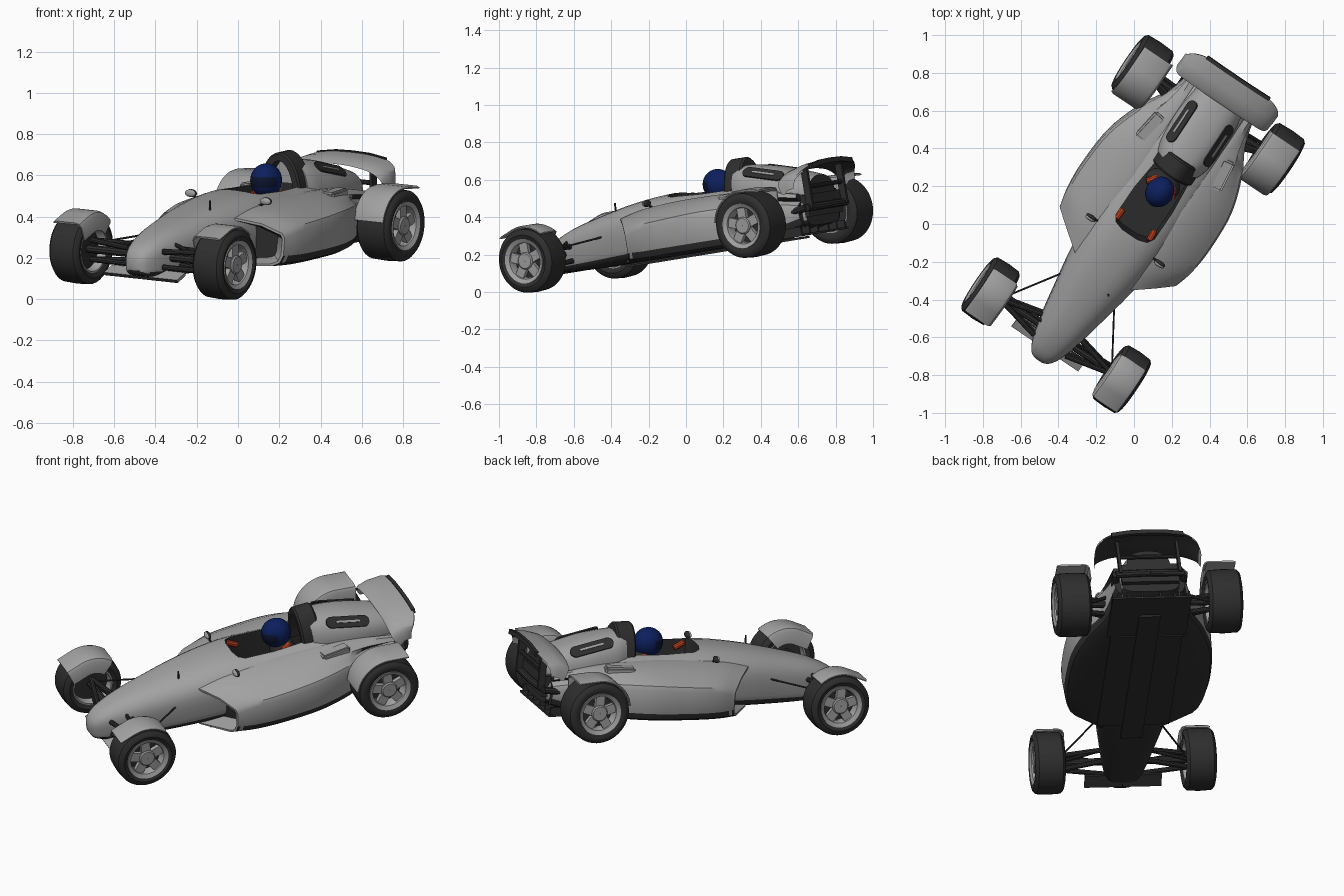
import bpy, bmesh
from math import sin, cos, pi, radians, copysign
from mathutils import Matrix, Vector

cube = bpy.data.objects.get("Cube")
if cube:
    bpy.data.objects.remove(cube)


def material(name, rgb):
    m = bpy.data.materials.new(name)
    m.use_nodes = True
    m.diffuse_color = (*rgb, 1)
    m.node_tree.nodes["Principled BSDF"].inputs["Base Color"].default_value = (*rgb, 1)
    return m


GREY = material("body_grey", (.36, .36, .36))
BLACK = material("matt_black", (.028, .028, .028))
BLUE = material("helmet_blue", (.004, .014, .11))
NAVY = material("visor_navy", (.004, .007, .03))
ORANGE = material("orange", (.5, .05, .012))

# The car is posed: nose turned aside and pitched down
POSE = (Matrix.Translation((-.01, -.004, .305)) @ Matrix.Rotation(radians(9.2), 4, 'X')
        @ Matrix.Rotation(radians(-34.2), 4, 'Z'))


def finish(name, bm, mats, mirror=False, under=False, angle=35):
    bmesh.ops.recalc_face_normals(bm, faces=bm.faces)
    if under:  # undersides and tail ends take the second colour
        for f in bm.faces:
            if f.normal.z < -.3 or f.normal.y > .9:
                f.material_index = 1
    me = bpy.data.meshes.new(name)
    bm.to_mesh(me)
    bm.free()
    for m in mats:
        me.materials.append(m)
    me.shade_smooth()
    me.set_sharp_from_angle(angle=radians(angle))
    ob = bpy.data.objects.new(name, me)
    bpy.context.collection.objects.link(ob)
    ob.matrix_basis = POSE
    if mirror:
        ob.modifiers.new("mirror", 'MIRROR')
    return ob


def loft(bm, rings, start=True, end=True, closed=False):
    vs = [[bm.verts.new(p) for p in r] for r in rings]
    n = len(vs[0])
    for a, b in zip(vs, vs[1:] + vs[:1] if closed else vs[1:]):
        for j in range(n):
            bm.faces.new((a[j], a[(j + 1) % n], b[(j + 1) % n], b[j]))
    first = bm.faces.new(vs[0]) if start and not closed else None
    if end and not closed:
        bm.faces.new(vs[-1])
    return first


def smooth(rows, k=5):
    # Catmull-Rom blend between the stations
    out = []
    for i in range(len(rows) - 1):
        p = [rows[min(max(i + d, 0), len(rows) - 1)] for d in (-1, 0, 1, 2)]
        for s in range(k):
            t = s / k
            out.append([b + .5 * t * (c - a + t * (2*a - 5*b + 4*c - d + t * (3*(b - c) + d - a)))
                        for a, b, c, d in zip(*p)])
    return out + [list(rows[-1])]


def hull_ring(y, w, zb, zm, zt, n=32):
    ring = []
    for i in range(n):
        c, s = cos(2 * pi * i / n), sin(2 * pi * i / n)
        e = .8 if s > 0 else .45
        ring.append((w * copysign(abs(c) ** e, c), y,
                     zm + (zt - zm if s > 0 else zm - zb) * copysign(abs(s) ** e, s)))
    return ring


def lathe(bm, profile, centre, n=40):
    # profile of (radius, x) turned about the axle
    x0, y0, z0 = centre
    loft(bm, [[(x0 + x, y0 + r * sin(2*pi*i/n), z0 + r * cos(2*pi*i/n)) for r, x in profile]
              for i in range(n)], closed=True)


def arc(bm, profile, y0, a0, a1, lead, tail, n=18):
    # profile of (x, radius) swept over the wheel, with straight ends before and behind
    steps = [(a0, -lead)] + [(a0 + (a1 - a0) * i / n, 0) for i in range(n + 1)] + [(a1, tail)]
    rings = []
    for a, t in steps:
        s, c = sin(radians(a)), cos(radians(a))
        rings.append([(x, y0 + r * s + t * c, r * c - t * s) for x, r in profile])
    loft(bm, rings)


def box(bm, centre, size, rot=Matrix()):
    m = Matrix.Translation(centre) @ rot @ Matrix.Diagonal((*size, 1))
    bmesh.ops.create_cube(bm, size=1, matrix=m)


def rod(bm, a, b, r, n=10):
    a, b = Vector(a), Vector(b)
    q = (b - a).to_track_quat('Z', 'Y').to_matrix().to_4x4()
    bmesh.ops.create_cone(bm, cap_ends=True, segments=n, radius1=r, radius2=r, depth=(b - a).length,
                          matrix=Matrix.Translation((a + b) / 2) @ q)


def ball(bm, centre, size):
    bmesh.ops.create_uvsphere(bm, u_segments=32, v_segments=20, radius=1,
                              matrix=Matrix.Translation(centre) @ Matrix.Diagonal((*size, 1)))


# Main hull with the cockpit cut out
bm = bmesh.new()
stations = [(-.88, .03, -.05, -.02, .005), (-.86, .06, -.075, -.015, .045), (-.8, .092, -.09, 0, .085),
            (-.68, .125, -.1, .01, .13), (-.5, .16, -.105, .03, .17), (-.27, .2, -.105, .05, .21),
            (-.03, .22, -.105, .07, .23), (.25, .22, -.11, .08, .215), (.45, .21, -.11, .08, .205),
            (.7, .2, -.1, .06, .175), (.9, .16, -.06, .04, .135)]
loft(bm, [hull_ring(*s) for s in smooth(stations)])
hull = finish("hull", bm, [GREY, BLACK], under=True)
bm = bmesh.new()
plan = [(.05, -.02), (.1, -.005), (.122, .03), (.122, .2), (.1, .43)]
plan += [(-x, y) for x, y in reversed(plan)]
loft(bm, [[(x, y, z) for x, y in plan] for z in (.04, .5)])
for f in bm.faces:
    f.material_index = 1
cutter = finish("cockpit_cutter", bm, [GREY, BLACK])
cutter.hide_render = True
cut = hull.modifiers.new("cockpit", 'BOOLEAN')
cut.object, cut.operation, cut.solver = cutter, 'DIFFERENCE', 'EXACT'
bpy.context.view_layer.update()
cut_mesh = bpy.data.meshes.new_from_object(hull.evaluated_get(bpy.context.evaluated_depsgraph_get()))
hull.modifiers.clear()
hull.data = cut_mesh
cut_mesh.set_sharp_from_angle(angle=radians(35))
bpy.data.objects.remove(cutter)

# Side pods: y, outer x, bottom z, outer top z, inner top z, front sweep
bm = bmesh.new()
pods = [(-.26, .375, -.095, .065, .14, .74), (-.12, .398, -.1, .09, .17, .45), (.1, .41, -.1, .1, .185, .1),
        (.35, .395, -.1, .11, .185, 0), (.55, .33, -.1, .105, .175, 0), (.7, .25, -.095, .09, .155, 0),
        (.88, .2, -.06, .06, .12, 0)]
rings = []
for y, xo, zb, zo, zi, sw in smooth(pods):
    pts = [(.16, zb), (xo - .05, zb), (xo - .02, zb + .015), (xo - .006, zb + .05), (xo, zo - .025),
           (xo - .01, zo), (xo - .04, zo + .018), ((xo + .2) / 2, (zo + zi) / 2 + .01), (.19, zi), (.16, zi)]
    rings.append([(x, y + sw * (x - .2), z) for x, z in pts])
mouth = loft(bm, rings)
bmesh.ops.recalc_face_normals(bm, faces=bm.faces)
bmesh.ops.inset_region(bm, faces=[mouth], thickness=.012, depth=0)
bmesh.ops.inset_region(bm, faces=[mouth], thickness=.018, depth=-.09)
mouth.material_index = 1
finish("side_pods", bm, [GREY, BLACK], mirror=True, under=True)

# Engine cover, its shoulder slots and side louvres
bm = bmesh.new()
cover = [(.43, .13, 0, .14, .32), (.5, .15, 0, .14, .315), (.65, .16, 0, .13, .288),
         (.8, .145, 0, .12, .245), (.92, .12, 0, .1, .205)]
loft(bm, [hull_ring(*s) for s in smooth(cover)])
finish("engine_cover", bm, [GREY, BLACK], under=True)
place = (Matrix.Translation((.115, .64, .253)) @ Matrix.Rotation(radians(-14), 4, 'X')
         @ Matrix.Rotation(radians(42), 4, 'Y'))
for name, w, l, lift, mat in (("cover_slot", .033, .19, 0, BLACK), ("cover_slot_bar", .006, .13, .004, GREY)):
    bm = bmesh.new()
    turns = [2 * pi * (i + .5) / 20 for i in range(20)]
    rim = [(w * cos(t), copysign(l / 2, sin(t)) + w * sin(t), lift) for t in turns]
    loft(bm, [rim, [(x, y, z + .008) for x, y, z in rim]])
    bmesh.ops.transform(bm, matrix=place, verts=bm.verts)
    finish(name, bm, [mat], mirror=True)
bm = bmesh.new()
box(bm, (.23, .51, .155), (.07, .17, .05), Matrix.Rotation(radians(8), 4, 'Z'))
bmesh.ops.bevel(bm, geom=bm.edges[:], offset=.01, segments=2, affect='EDGES')
finish("louvre_boxes", bm, [GREY], mirror=True)

# Roll hoop
bm = bmesh.new()
rings = []
for i in range(25):
    c, s = cos(pi * i / 24), sin(pi * i / 24)
    rings.append([((.128 - d) * c, y, .12 + (.24 - d) * s)
                  for d, y in ((.04, .37), (.008, .37), (0, .38), (0, .47), (.008, .48), (.04, .48))])
loft(bm, rings)
finish("roll_hoop", bm, [BLACK])

# Driver and cockpit fittings
bm = bmesh.new()
ball(bm, (0, .26, .24), (.074, .084, .082))
for f in bm.faces:  # visor band on the front
    c = f.calc_center_median()
    if c.y < .245 and .215 < c.z < .265:
        f.material_index = 1
finish("helmet", bm, [BLUE, NAVY])
bm = bmesh.new()
ball(bm, (0, .29, .11), (.1, .07, .09))
finish("driver_torso", bm, [BLACK])
bm = bmesh.new()
rod(bm, (.105, .005, .195), (.102, .06, .165), .017)
rod(bm, (.045, .31, .17), (.08, .26, .165), .018)
finish("driver_sleeves", bm, [ORANGE], mirror=True)

# Mirrors and aerial
bm = bmesh.new()
ball(bm, (.22, -.07, .2), (.03, .012, .018))
finish("mirror_shells", bm, [GREY], mirror=True)
bm = bmesh.new()
rod(bm, (.17, -.06, .17), (.22, -.065, .195), .006)
ball(bm, (.22, -.06, .2), (.031, .012, .019))
finish("mirror_backs", bm, [BLACK], mirror=True)
bm = bmesh.new()
rod(bm, (.09, -.36, .14), (.09, -.355, .23), .005)
finish("aerial", bm, [BLACK])

# Wheels and close fitting fenders with an inner skirt
for name, w, R, y, a0, a1, lead, tail in (("front", .085, .174, -.716, -20, 44, .085, 0),
                                          ("rear", .095, .177, .716, -78, 6, 0, .115)):
    hub = (.42, y, 0)
    bm = bmesh.new()
    lathe(bm, [(.115, -w + .01), (.14, -w), (R - .018, -w + .004), (R - .004, -w + .018), (R, 0),
               (R - .004, w - .018), (R - .018, w - .004), (.14, w), (.115, w - .01)], hub, 48)
    lathe(bm, [(.005, -.03), (.118, -.03), (.118, .02), (.005, .02)], hub)
    finish(name + "_tyres", bm, [BLACK], mirror=True)
    bm = bmesh.new()
    lathe(bm, [(.09, w - .04), (.098, w - .012), (.12, w - .001), (.12, -w + .01), (.108, -w + .01)], hub)
    lathe(bm, [(.002, w - .05), (.046, w - .05), (.046, w - .016), (.04, w - .01), (.002, w - .01)], hub, 24)
    for k in range(5):
        turn = Matrix.Rotation(2 * pi * k / 5, 4, 'X')
        box(bm, Vector(hub) + turn @ Vector((w - .033, 0, .068)), (.026, .052, .066), turn)
    finish(name + "_rims", bm, [GREY], mirror=True)
    bm = bmesh.new()
    out, inn = .42 + w - .018, .42 - w
    arc(bm, [(out, R + .002), (out, R + .008), (out - .015, R + .014), (inn + .02, R + .014), (inn, R + .007),
             (inn - .01, R - .01), (inn - .012, R - .08), (inn - .006, R - .08), (inn - .004, R - .01),
             (inn + .01, R + .005)], y, a0, a1, lead, tail)
    finish(name + "_fenders", bm, [GREY], mirror=True)

# Suspension arms and axles
bm = bmesh.new()
for s in (-1, 1):
    y = s * .716
    for z in (-.05, .045):
        rod(bm, (.36, y, z), (.1, y - .06, z * .8), .014)
        rod(bm, (.36, y, z), (.11, y + (.06 if s < 0 else -.1), z * .8), .014)
    rod(bm, (.38, y, 0), (.08, y, 0), .02)
    rod(bm, (.36, y + .03, -.02), (.11, y + .03, .06), .01)
rod(bm, (.34, -.69, .03), (.17, -.42, .06), .005)
finish("suspension_arms", bm, [BLACK], mirror=True)

# Front wing plates
bm = bmesh.new()
box(bm, (.108, -.785, -.08), (.212, .075, .016), Matrix.Rotation(radians(22), 4, 'X'))
finish("front_wing_plates", bm, [GREY, BLACK], mirror=True, under=True)

# Rear wing with drooped tips: x, front y, rear y, z
bm = bmesh.new()
rows = smooth([(0, .83, 1, .28), (.1, .83, 1, .277), (.2, .83, 1, .262), (.265, .83, .975, .235),
               (.288, .84, .95, .205), (.296, .86, .94, .165)], 3)
loft(bm, [[(x, a, z - .035), (x, a + .02, z - .02), (x, (a + b) / 2, z - .004), (x, b, z),
           (x, b, z - .012), (x, (a + b) / 2, z - .018), (x, a + .02, z - .037)] for x, a, b, z in rows], start=False)
finish("rear_wing", bm, [GREY, BLACK], mirror=True, under=True, angle=50)
bm = bmesh.new()
loft(bm, [[(x, y, z + h) for y, h in ((.99, -.02), (1.01, -.02), (1.01, .006), (.99, .006))]
          for x, z in ((0, .28), (.1, .277), (.2, .262))], start=False)
finish("rear_wing_lip", bm, [BLACK], mirror=True)

# Rear frame, gearbox, bumper and diffuser
bm = bmesh.new()
box(bm, (.165, .94, .14), (.016, .04, .21))
rod(bm, (0, .94, .04), (.19, .93, .04), .02)
rod(bm, (.19, .93, .04), (.19, .84, .03), .02)
rod(bm, (0, .94, .15), (.165, .94, .15), .012)
box(bm, (.06, .88, .05), (.2, .09, .12))
box(bm, (.11, .73, -.1), (.22, .34, .012))
for x in (.05, .13, .21):
    box(bm, (x, .79, -.08), (.01, .2, .05))
finish("rear_frame_and_diffuser", bm, [BLACK], mirror=True)

# Flat floor with a central keel strip
bm = bmesh.new()
box(bm, (.1, .16, -.108), (.2, .8, .01))
box(bm, (.03, .2, -.115), (.06, 1.1, .012))
finish("floor", bm, [BLACK], mirror=True)
